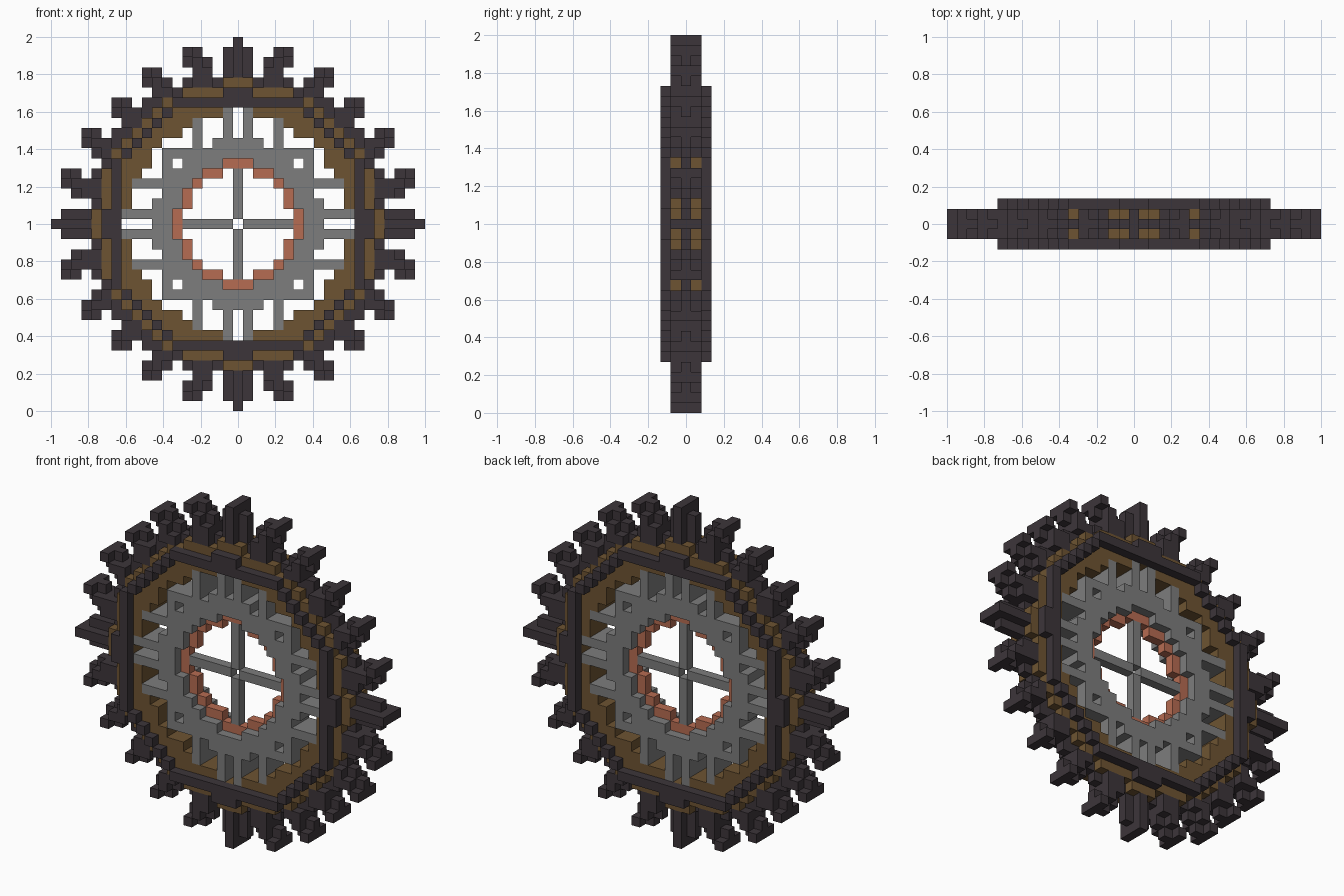
import bpy, bmesh, math
from mathutils import Vector

cube = bpy.data.objects.get("Cube")
if cube:
    bpy.data.objects.remove(cube, do_unlink=True)

SPAN = 37                # blocks across the wheel
S = 2 / SPAN             # block size
cells = {}               # (x, layer, z) -> part name


def material(name, rgb):
    m = bpy.data.materials.new(name)
    m.use_nodes = True
    col = (*rgb, 1)
    m.diffuse_color = col
    bsdf = m.node_tree.nodes["Principled BSDF"]
    bsdf.inputs["Base Color"].default_value = col
    bsdf.inputs["Roughness"].default_value = 0.9
    return m


def put(part, x, z, depth=(0,)):
    """Place a block and its seven mirror images about the wheel axes."""
    for a, b in ((x, z), (z, x)):
        for sx in (1, -1):
            for sz in (1, -1):
                for y in depth:
                    cells[(sx * a, y, sz * b)] = part


def box(part, xs, zs, depth=(0,)):
    for x in range(xs[0], xs[1] + 1):
        for z in range(zs[0], zs[1] + 1):
            put(part, x, z, depth)


def ring(part, inner, outer, depth=(0,)):
    for z in range(SPAN // 2 + 1):
        for x in range(z + 1):
            if inner <= math.hypot(x, z) < outer:
                # leave the slots beside the main spokes open
                if part == "bronze_ring" and x <= 1 and z < 12:
                    continue
                put(part, x, z, depth)


THREE = (-1, 0, 1)
SIDES = (-1, 1)
FACES = (-2, 2)

# Rim: bronze band with a dark core plate showing outside it
ring("bronze_ring", 10.75, 13, THREE)
ring("bronze_ring", 13, 14.05, SIDES)
ring("gear_rim", 13, 15.1)

# Axis teeth: a thick bar with a thin plate beside it
box("gear_teeth", (0, 0), (15, 18), THREE)
box("gear_teeth", (1, 1), (15, 17))

# Slanted teeth: stepped neck, square head, outer and inner head studs
for neck_x, neck_z in ((3, 15), (7, 13), (10, 10)):
    box("gear_teeth", (neck_x, neck_x + 1), (neck_z, neck_z + 1))
    box("gear_teeth", (neck_x, neck_x + 1), (neck_z, neck_z), THREE)
    hx, hz = neck_x + 1, neck_z + 1
    if neck_z == 15:
        box("gear_teeth", (neck_x, neck_x + 1), (14, 14), THREE)
    box("gear_teeth", (hx, hx + 1), (hz, hz + 1))
    for i in range(2):
        put("gear_teeth", hx + i, hz + i, SIDES)

# Raised dark trim on both faces
box("face_trim", (0, 1), (13, 13), FACES)
box("face_trim", (0, 6), (12, 12), FACES)
for step in range(3):
    put("face_trim", 7 + step, 11 - step, FACES)

# Inner wheel: thick grey ring and spokes, copper lining and cross bars
ring("inner_wheel", 6.3, 8.3, THREE)
box("inner_wheel", (1, 1), (8, 11), THREE)
box("inner_wheel", (4, 4), (8, 10), THREE)
box("inner_wheel", (5, 7), (7, 7), THREE)
ring("copper_lining", 5.3, 6.3)
box("cross_bars", (0, 0), (1, 5))

dark = material("dark_iron", (0.046, 0.036, 0.042))
bronze = material("bronze", (0.155, 0.088, 0.032))
grey = material("grey_steel", (0.205, 0.205, 0.205))
copper = material("copper", (0.470, 0.150, 0.085))
PARTS = {
    "gear_rim": dark, "gear_teeth": dark, "face_trim": dark,
    "bronze_ring": bronze, "inner_wheel": grey, "cross_bars": grey,
    "copper_lining": copper,
}


def build(part, mat):
    """Turn the blocks of a part into a mesh of its exposed faces."""
    bm = bmesh.new()
    verts = {}
    for cell, owner in cells.items():
        if owner != part:
            continue
        c = Vector(cell)
        for axis in range(3):
            for sign in (-1, 1):
                n = Vector((0, 0, 0))
                n[axis] = sign
                if tuple(int(v) for v in c + n) in cells:
                    continue
                u = Vector((0, 0, 0))
                u[(axis + 1) % 3] = 1
                v = n.cross(u)
                loop = []
                for i, j in ((-1, -1), (1, -1), (1, 1), (-1, 1)):
                    p = c + (n + u * i + v * j) / 2
                    key = tuple(p)
                    if key not in verts:
                        verts[key] = bm.verts.new(p * S + Vector((0, 0, 1)))
                    loop.append(verts[key])
                bm.faces.new(loop)
    mesh = bpy.data.meshes.new(part)
    bm.to_mesh(mesh)
    bm.free()
    mesh.materials.append(mat)
    bpy.context.collection.objects.link(bpy.data.objects.new(part, mesh))


for name, mat in PARTS.items():
    build(name, mat)
